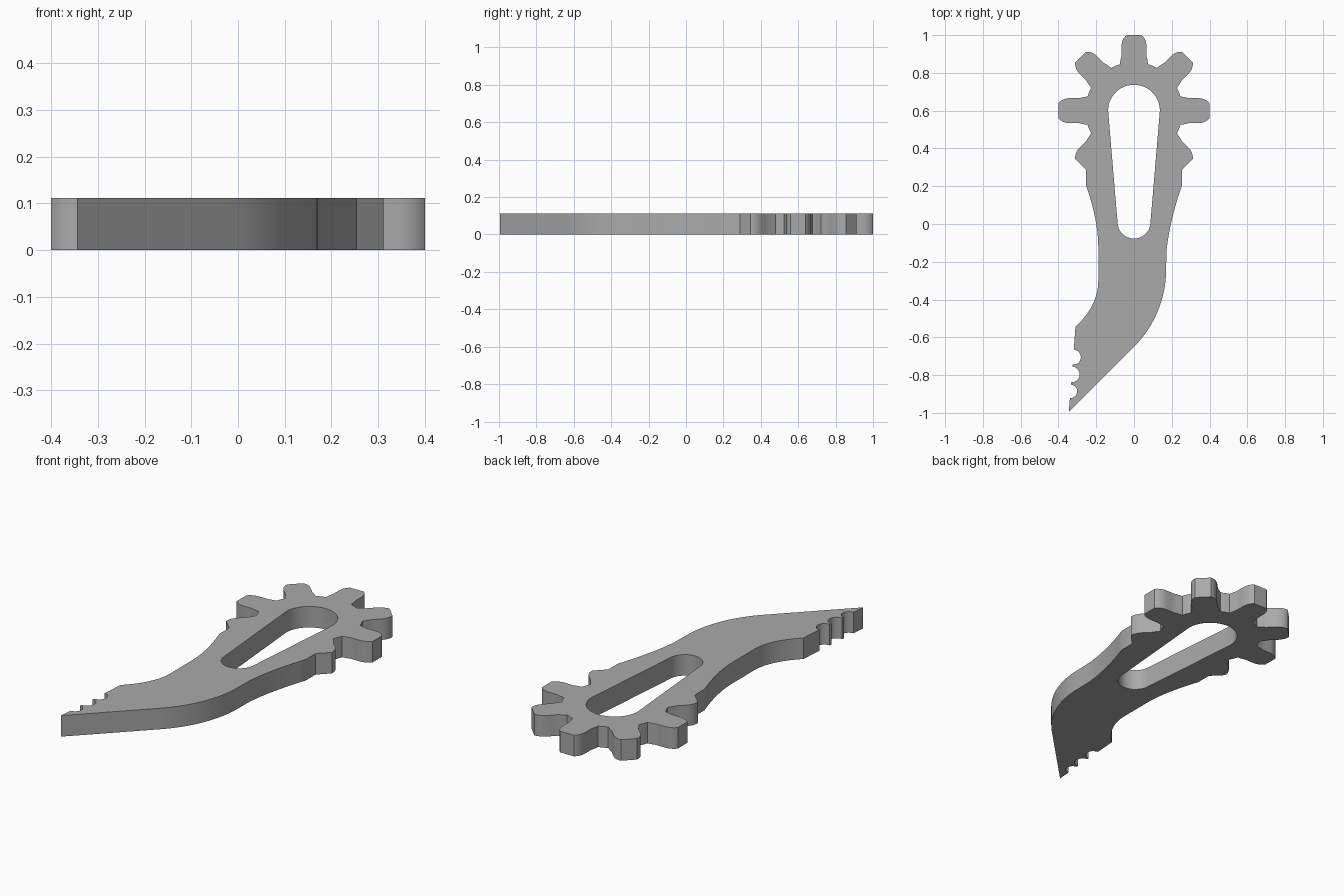
import bpy
import bmesh
from math import sin, cos, pi, radians
from mathutils import Vector

THICK = 0.112
GEAR = Vector((0, 0.6))

cube = bpy.data.objects.get("Cube")
if cube:
    bpy.data.objects.remove(cube)


def bezier(a, b, c, n=10):
    """Points on a quadratic curve from a to c, pulled toward b."""
    a, b, c = Vector(a), Vector(b), Vector(c)
    ts = [i / n for i in range(n + 1)]
    return [a * (1 - t) ** 2 + b * 2 * t * (1 - t) + c * t * t for t in ts]


def arc(centre, r, start, end, n=16):
    """Points on a circular arc, angles in degrees."""
    angles = [radians(start + (end - start) * i / n) for i in range(n + 1)]
    return [Vector(centre) + Vector((cos(a), sin(a))) * r for a in angles]


def tooth(angle):
    """One gear tooth, counter-clockwise: flank, rounded shoulder, tip, shoulder, flank."""
    half = [(0.275, -0.07)] + bezier((0.29, -0.066), (0.32, -0.066), (0.345, -0.066), 2)
    half += bezier((0.345, -0.066), (0.382, -0.063), (0.4, -0.04), 5)[1:]
    side = half + [(r, -w) for r, w in reversed(half)]
    along = Vector((cos(radians(angle)), sin(radians(angle))))
    across = Vector((-along.y, along.x))
    return [GEAR + along * r + across * w for r, w in side]


def valley(angle):
    """Rounded root between two teeth."""
    return arc(GEAR, 0.257, angle - 5.5, angle + 5.5, 4)


# Gear head: seven teeth from lower right round to lower left
outline = []
for k in range(7):
    a = -45 + 45 * k
    outline += tooth(a)
    if k < 6:
        outline += valley(a + 22.5)
# The outer teeth merge into the neck below their tips
tip = 0.2885
while outline[0].y > tip + 0.002 or outline[0].x < 0.25:
    outline.pop(0)
while outline[-1].y > tip + 0.002 or outline[-1].x > -0.25:
    outline.pop()

# Left side of the neck and handle
outline += bezier((-0.254, 0.206), (-0.19, 0.02), (-0.189, -0.12))
outline += bezier((-0.189, -0.3), (-0.189, -0.43), (-0.31, -0.545))
# Three round notches near the point
for top, bottom in ((-0.665, -0.745), (-0.755, -0.838), (-0.85, -0.922)):
    mid = (top + bottom) / 2
    x = -0.318 + (mid + 0.7) * 0.085
    outline += arc((x - 0.003, mid), (top - bottom) / 2, 86, -94, 12)
outline.append(Vector((-0.345, -0.995)))
# Slanted blade edge and rounded back
outline += arc((-0.41, -0.24), 0.58, -45, 0)
outline += bezier((0.172, -0.14), (0.19, 0.02), (0.254, 0.206))

# Tapered slot
slot = arc(GEAR, 0.137, 0, 180, 28) + arc((0, 0.01), 0.087, 185, 355, 20)

# Flat curve with a hole, thickened and turned into a mesh
curve = bpy.data.curves.new("lever_profile", "CURVE")
curve.dimensions = "2D"
curve.fill_mode = "BOTH"
curve.extrude = THICK / 2
for loop in (outline, slot):
    spline = curve.splines.new("POLY")
    spline.points.add(len(loop) - 1)
    for point, p in zip(spline.points, loop):
        point.co = (p.x, p.y, 0, 1)
    spline.use_cyclic_u = True
helper = bpy.data.objects.new("profile_helper", curve)
bpy.context.collection.objects.link(helper)
bpy.context.view_layer.update()
evaluated = helper.evaluated_get(bpy.context.evaluated_depsgraph_get())
mesh = bpy.data.meshes.new_from_object(evaluated)
bpy.data.objects.remove(helper)

# Weld the caps to the walls and stand the part on the ground
bm = bmesh.new()
bm.from_mesh(mesh)
bmesh.ops.remove_doubles(bm, verts=bm.verts, dist=0.0005)
bmesh.ops.translate(bm, verts=bm.verts, vec=(0, 0, THICK / 2))
bmesh.ops.recalc_face_normals(bm, faces=bm.faces)
bm.to_mesh(mesh)
bm.free()

grey = bpy.data.materials.new("plain grey")
grey.use_nodes = True
colour = (0.4, 0.4, 0.4, 1)
grey.diffuse_color = colour
grey.node_tree.nodes["Principled BSDF"].inputs["Base Color"].default_value = colour
mesh.materials.clear()
mesh.materials.append(grey)

lever = bpy.data.objects.new("toothed_lever", mesh)
bpy.context.collection.objects.link(lever)
bpy.context.view_layer.objects.active = lever
lever.select_set(True)
bpy.ops.object.shade_smooth_by_angle(angle=radians(30))
